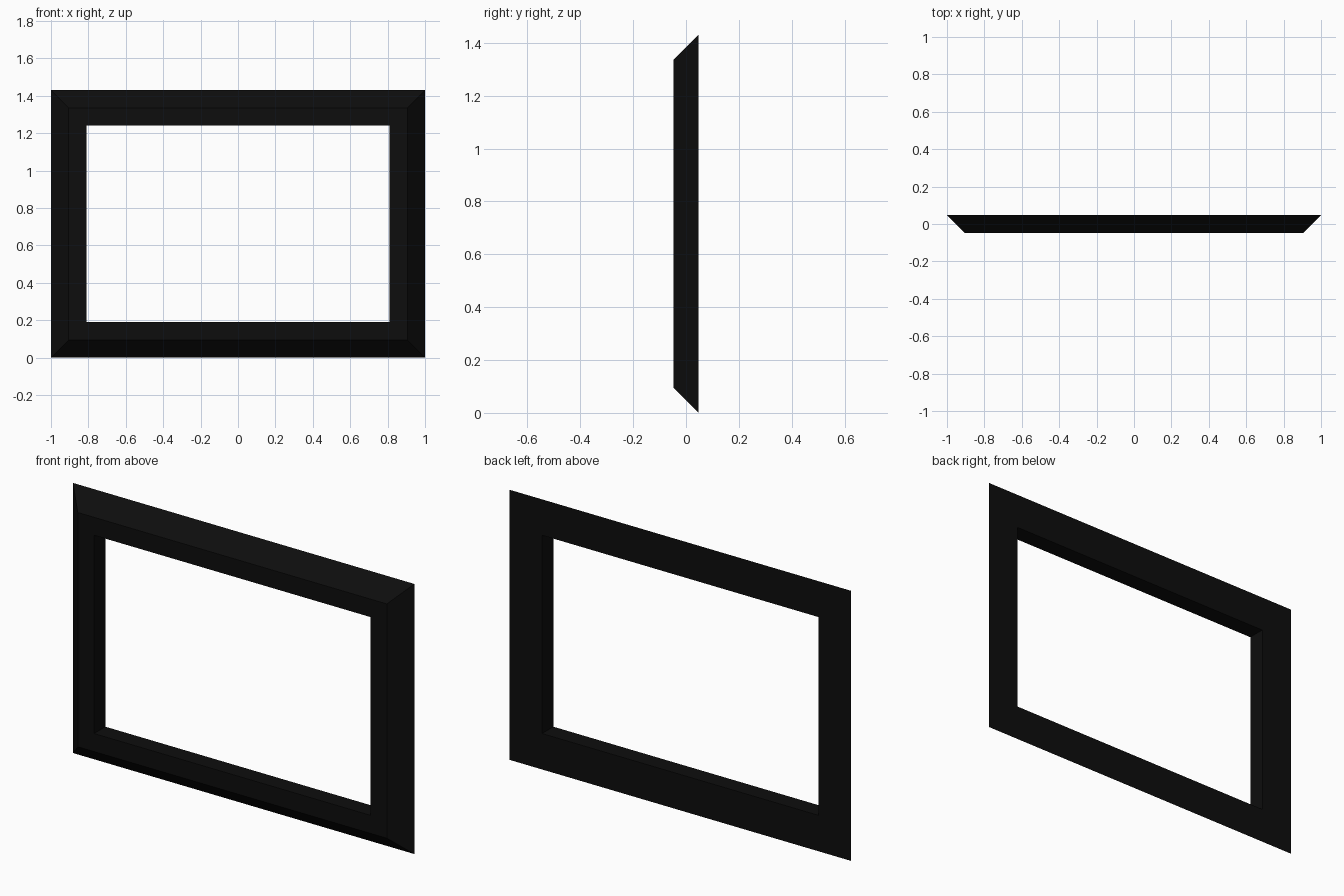
import bpy
import bmesh

if "Cube" in bpy.data.objects:
    bpy.data.objects.remove(bpy.data.objects["Cube"])

W, H, D = 2.0, 1.43, 0.095      # overall width, height, depth
BORDER = 0.19                   # width of the moulding

# Moulding cross-section: (inset from outer edge, y)
profile = [(0, D / 2), (D, -D / 2), (BORDER, -D / 2), (BORDER, D / 2)]


def rectangle(bm, inset, y):
    x, lo, hi = W / 2 - inset, inset, H - inset
    return [bm.verts.new(p) for p in ((-x, y, lo), (x, y, lo), (x, y, hi), (-x, y, hi))]


# Picture frame: sweep the profile around four mitred corners
bm = bmesh.new()
rings = [rectangle(bm, *p) for p in profile]
for i, a in enumerate(rings):
    b = rings[(i + 1) % len(rings)]
    for j in range(4):
        k = (j + 1) % 4
        bm.faces.new((a[j], a[k], b[k], b[j]))
bmesh.ops.recalc_face_normals(bm, faces=bm.faces)

mesh = bpy.data.meshes.new("picture_frame")
bm.to_mesh(mesh)
bm.free()
frame = bpy.data.objects.new("picture_frame", mesh)
bpy.context.collection.objects.link(frame)

# Black finish
black = bpy.data.materials.new("black_finish")
black.diffuse_color = (0.004, 0.004, 0.004, 1)
black.use_nodes = True
black.node_tree.nodes["Principled BSDF"].inputs["Base Color"].default_value = black.diffuse_color
mesh.materials.append(black)
